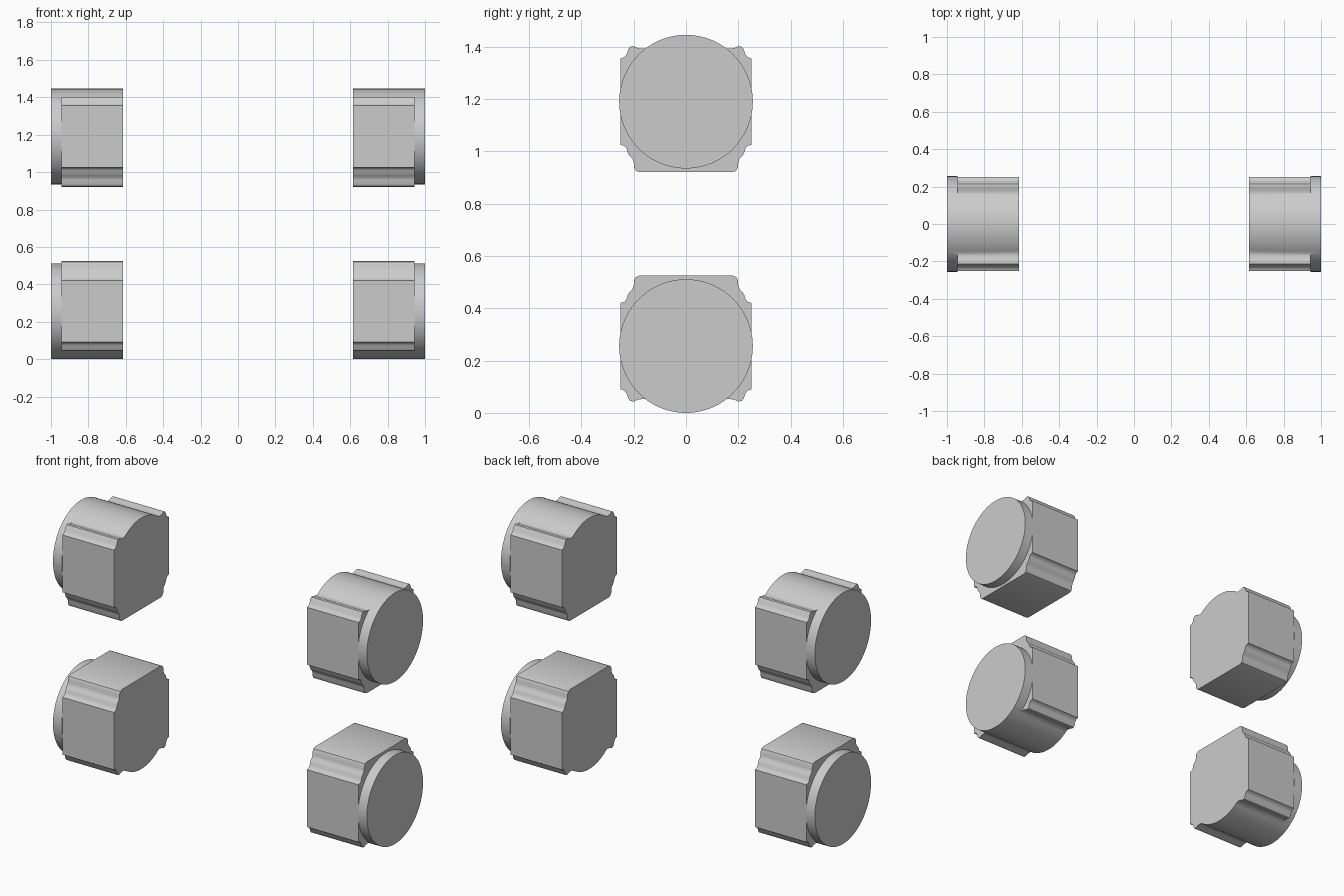
import bpy, bmesh
from math import sin, cos, tau

if "Cube" in bpy.data.objects:
    bpy.data.objects.remove(bpy.data.objects["Cube"])

R, N = 0.2555, 96            # round drum radius and side count
INNER, SHOULDER, OUTER = 0.615, 0.944, 1.0
Z_LOW, Z_HIGH = R, 1.446 - R

# Half outline (y, z) of the block: flat side up, stepped corners, lobes at the round side
HALF = [(.178, .27), (.192, .264), (.199, .25), (.2, .232), (.205, .218), (.216, .207),
        (.223, .195), (.227, .18), (.236, .169), (.251, .165), (.251, -.165), (.236, -.17),
        (.227, -.182), (.221, -.2), (.213, -.21), (.2, -.212), (.185, -.205), (.17, -.203)]


def circle_point(i):
    return R * sin(tau * i / N), -R * cos(tau * i / N)


def prism(name, outline, x0, x1, zc, flip):
    """Closed outline in y-z extruded along x."""
    bm = bmesh.new()
    a = [bm.verts.new((x0, y, zc + flip * z)) for y, z in outline]
    b = [bm.verts.new((x1, y, zc + flip * z)) for y, z in outline]
    bm.faces.new(a)
    bm.faces.new(b)
    n = len(outline)
    for i in range(n):
        j = (i + 1) % n
        bm.faces.new((a[i], a[j], b[j], b[i]))
    bmesh.ops.recalc_face_normals(bm, faces=bm.faces)
    mesh = bpy.data.meshes.new(name)
    bm.to_mesh(mesh)
    bm.free()
    ob = bpy.data.objects.new(name, mesh)
    bpy.context.collection.objects.link(ob)
    return ob


# Round belly joins the two lobes of the block
arc = [circle_point(i) for i in range(10, -11, -1)]
block_outline = HALF + arc + [(-y, z) for y, z in reversed(HALF)]
drum_outline = [circle_point(i) for i in range(N)]

for level, zc, flip in (("lower", Z_LOW, 1), ("upper", Z_HIGH, -1)):
    for side, s in (("left", -1), ("right", 1)):
        block = prism(f"{level}_{side}_block", block_outline, s * INNER, s * SHOULDER, zc, flip)
        drum = prism("drum_end", drum_outline, s * SHOULDER, s * OUTER, zc, flip)
        # Merge the round end into the block
        mod = block.modifiers.new("join_end", 'BOOLEAN')
        mod.operation, mod.solver, mod.object = 'UNION', 'EXACT', drum
        bpy.ops.object.select_all(action='DESELECT')
        bpy.context.view_layer.objects.active = block
        block.select_set(True)
        bpy.ops.object.modifier_apply(modifier=mod.name)
        bpy.data.objects.remove(drum)
        bpy.ops.object.shade_smooth_by_angle(angle=0.7)
